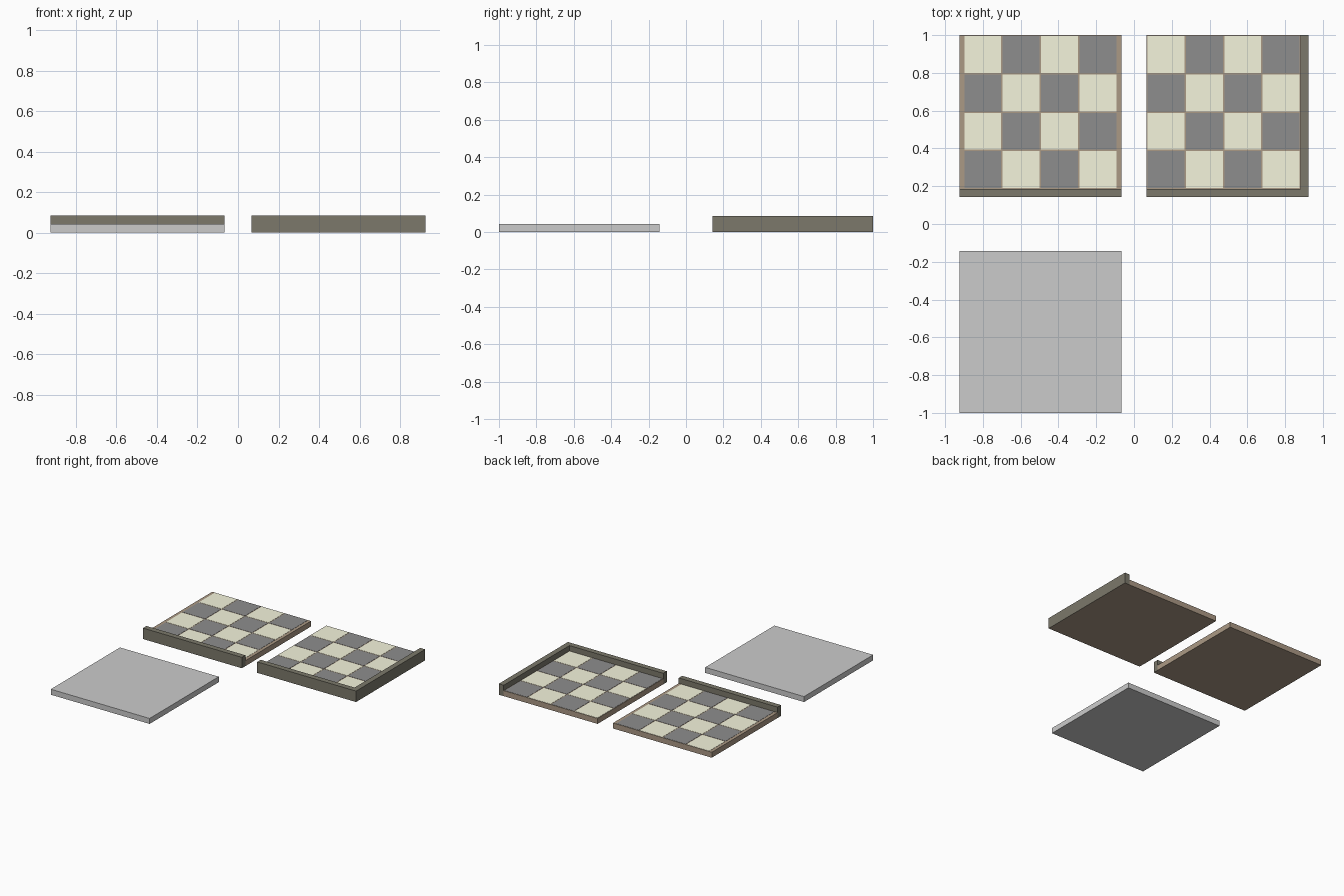
import bpy, bmesh

if "Cube" in bpy.data.objects:
    bpy.data.objects.remove(bpy.data.objects["Cube"])

U = 2 / 2 / 23.333 * 1.0      # module: a tile is 20 x 20 x 1 units
S = 20 * U                    # tile side
CX, CY = 0.924 - S / 2, 1 - S / 2
LIFT = 0.0015                 # squares sit slightly proud of the slab


def material(name, rgb):
    m = bpy.data.materials.new(name)
    m.diffuse_color = (*rgb, 1)
    m.use_nodes = True
    m.node_tree.nodes["Principled BSDF"].inputs["Base Color"].default_value = m.diffuse_color
    return m


STONE = material("border_brown", (0.20, 0.19, 0.147))
GROUT = material("grout_tan", (0.41, 0.32, 0.235))
LIGHT = material("light_square", (0.91, 0.91, 0.72))
DARK = material("dark_square", (0.27, 0.27, 0.27))


def prism(bm, outline, z0, z1, mat=0, bottom_mat=None):
    """Extrude a flat counter-clockwise outline from z0 to z1."""
    low = [bm.verts.new((x, y, z0)) for x, y in outline]
    high = [bm.verts.new((x, y, z1)) for x, y in outline]
    n = len(outline)
    bottom = bm.faces.new(low[::-1])
    faces = [bm.faces.new(high)]
    for i in range(n):
        j = (i + 1) % n
        faces.append(bm.faces.new((low[i], low[j], high[j], high[i])))
    for f in faces:
        f.material_index = mat
    bottom.material_index = mat if bottom_mat is None else bottom_mat


def rect(x0, y0, x1, y1):
    return [(x0, y0), (x1, y0), (x1, y1), (x0, y1)]


def finish(name, bm, loc, mats=()):
    me = bpy.data.meshes.new(name)
    bm.to_mesh(me)
    bm.free()
    for m in mats:
        me.materials.append(m)
    ob = bpy.data.objects.new(name, me)
    ob.location = loc
    bpy.context.collection.objects.link(ob)
    return ob


def checker_tile(kind, loc, corner):
    h = S / 2
    right = h - U if corner else h          # inner edge of the side border
    front = -h + U

    # slab
    bm = bmesh.new()
    prism(bm, rect(-h, front, right, h), 0, U)
    finish(kind + "_slab", bm, loc, [GROUT])

    # raised border along the front, turning the corner if needed
    bm = bmesh.new()
    outline = rect(-h, -h, h, front)
    if corner:
        outline = [(-h, -h), (h, -h), (h, h), (right, h), (right, front), (-h, front)]
    prism(bm, outline, 0, 2 * U, 0, 1)
    finish(kind + "_border", bm, loc, [STONE, GROUT])

    # four by four checkered squares with thin grout gaps
    pitch = (S - U) / 4
    gap = 0.004
    x0 = -h if corner else -h + U / 2
    bm = bmesh.new()
    for i in range(4):
        for j in range(4):
            x, y = x0 + i * pitch, front + j * pitch
            prism(bm, rect(x + gap, y + gap, x + pitch - gap, y + pitch - gap),
                  U - LIFT, U + LIFT, (i + j) % 2)
    finish(kind + "_squares", bm, loc, [DARK, LIGHT])


checker_tile("edge_tile", (-CX, CY, 0), False)
checker_tile("corner_tile", (CX, CY, 0), True)

# plain grey tile
bm = bmesh.new()
prism(bm, rect(-S / 2, -S / 2, S / 2, S / 2), 0, U)
finish("plain_tile", bm, (-CX, -CY, 0))
